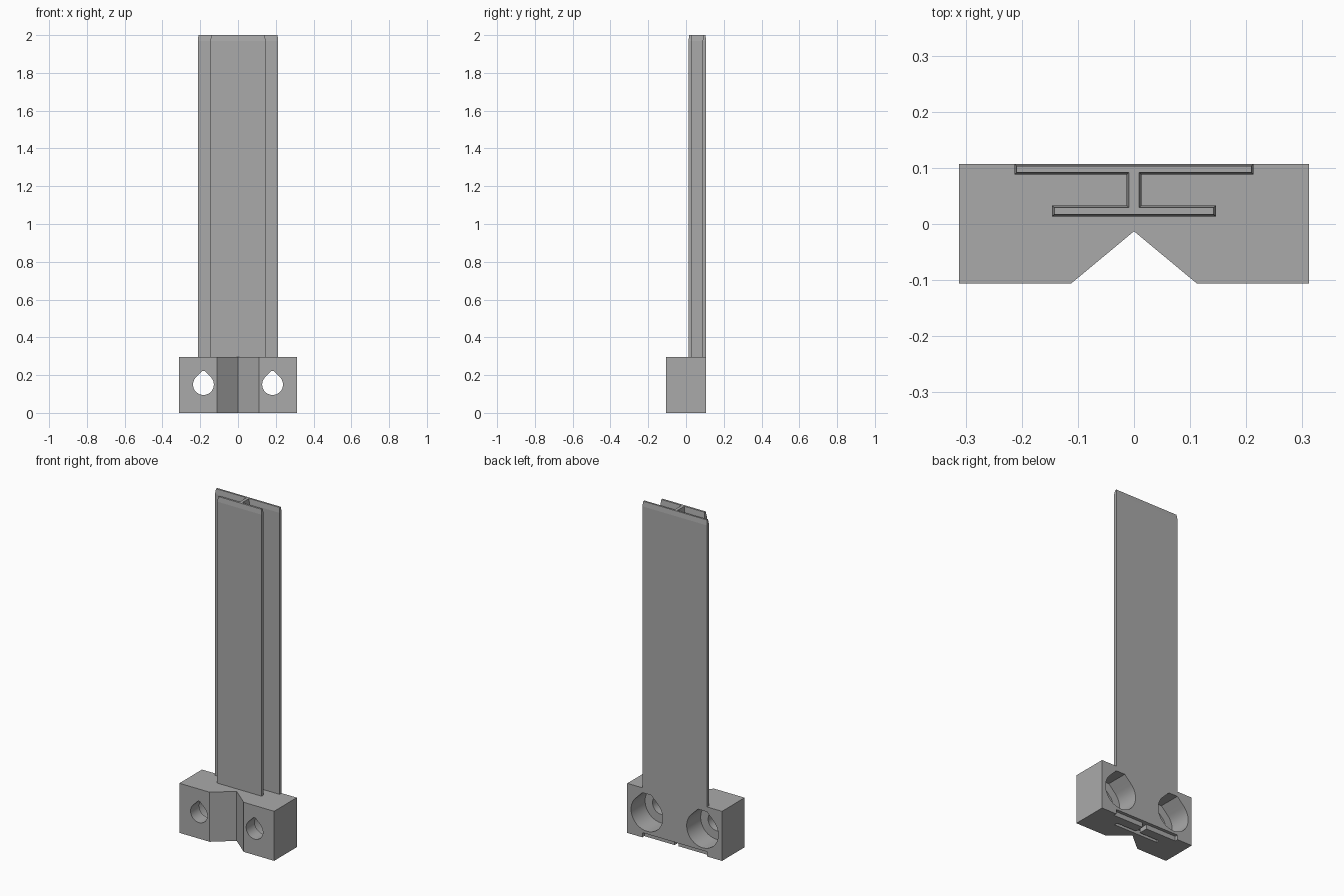
import bpy, bmesh, math
from mathutils import Matrix, Vector

cube = bpy.data.objects.get("Cube")
if cube:
    bpy.data.objects.remove(cube, do_unlink=True)

grey = bpy.data.materials.new("plain grey")
grey.use_nodes = True
colour = (0.4, 0.4, 0.4, 1)
grey.diffuse_color = colour
grey.node_tree.nodes["Principled BSDF"].inputs["Base Color"].default_value = colour

BLOCK_H, TOP = 0.295, 2.0
BACK, FRONT = 0.107, -0.106


def inset(outline, d):
    """Move every edge of a counter-clockwise right-angled outline inwards by d."""
    pts = [Vector(p) for p in outline]
    moved = []
    for i, p in enumerate(pts):
        a = (p - pts[i - 1]).normalized()
        b = (pts[(i + 1) % len(pts)] - p).normalized()
        moved.append((p.x - (a.y + b.y) * d, p.y + (a.x + b.x) * d))
    return moved


def loft(name, sections):
    """Solid through matching outlines, given as (outline, height) pairs."""
    bm = bmesh.new()
    rings = [[bm.verts.new((x, y, z)) for x, y in pts] for pts, z in sections]
    n = len(rings[0])
    for low, high in zip(rings, rings[1:]):
        for i in range(n):
            j = (i + 1) % n
            bm.faces.new((low[i], low[j], high[j], high[i]))
    bm.faces.new(rings[0][::-1])
    bm.faces.new(rings[-1])
    bmesh.ops.recalc_face_normals(bm, faces=bm.faces)
    mesh = bpy.data.meshes.new(name)
    bm.to_mesh(mesh)
    bm.free()
    mesh.materials.append(grey)
    obj = bpy.data.objects.new(name, mesh)
    bpy.context.collection.objects.link(obj)
    return obj


def mirrored(half):
    """Complete a right-hand half outline with its mirror image."""
    return half + [(-x, y) for x, y in reversed(half)]


def i_section(back):
    return mirrored([(0.146, 0.013), (0.146, 0.033), (0.013, 0.033),
                     (0.013, 0.088), (0.213, 0.088), (0.213, back)])


def teardrop(x, z, r, cap):
    """Circle with a 45 degree roof, cut flat at height cap above the centre."""
    steps = 48
    arc = [math.radians(135 + 270 * i / steps) for i in range(steps + 1)]
    half = r * math.sqrt(2) - cap
    pts = [(x + r * math.cos(a), z + r * math.sin(a)) for a in arc]
    return pts + [(x + half, z + cap), (x - half, z + cap)]


def bore(name, outline, y0, y1):
    """Cutter running along y."""
    obj = loft(name, [(outline, -y1), (outline, -y0)])
    obj.data.transform(Matrix.Rotation(math.pi / 2, 4, 'X'))
    return obj


# Tall I-shaped beam with a slim lead-in taper at the top
beam_outline = i_section(BACK)
loft("beam", [(beam_outline, BLOCK_H), (beam_outline, TOP - 0.03),
              (inset(beam_outline, 0.004), TOP)])

# Mounting block with a V groove in the front
block_outline = [(0, -0.013), (0.112, FRONT), (0.312, FRONT), (0.312, BACK),
                 (-0.312, BACK), (-0.312, FRONT), (-0.112, FRONT)]
block = loft("mounting_block", [(block_outline, 0), (block_outline, BLOCK_H)])

# Screw holes, counterbores and the matching socket underneath
socket = i_section(BACK + 0.05)
cutters = [loft("socket_cutter", [(socket, -0.05), (socket, 0.028)])]
for side, x in (("left", 0.183), ("right", -0.183)):
    cutters.append(bore(side + "_counterbore_cutter",
                        teardrop(x, 0.148, 0.104, 0.118), -0.025, 0.2))
    cutters.append(bore(side + "_screw_hole_cutter",
                        teardrop(x, 0.15, 0.055, 0.072), -0.2, 0))
for cutter in cutters:
    cutter.hide_render = True
    cut = block.modifiers.new(cutter.name, 'BOOLEAN')
    cut.operation, cut.solver, cut.object = 'DIFFERENCE', 'EXACT', cutter

# Bake the cuts and drop the cutters
bpy.context.view_layer.update()
graph = bpy.context.evaluated_depsgraph_get()
baked = bpy.data.meshes.new_from_object(block.evaluated_get(graph))
block.modifiers.clear()
block.data = baked
for cutter in cutters:
    bpy.data.objects.remove(cutter, do_unlink=True)

# Smooth bores, crisp edges
bpy.ops.object.select_all(action='DESELECT')
block.select_set(True)
bpy.context.view_layer.objects.active = block
bpy.ops.object.shade_smooth_by_angle(angle=math.radians(30))
